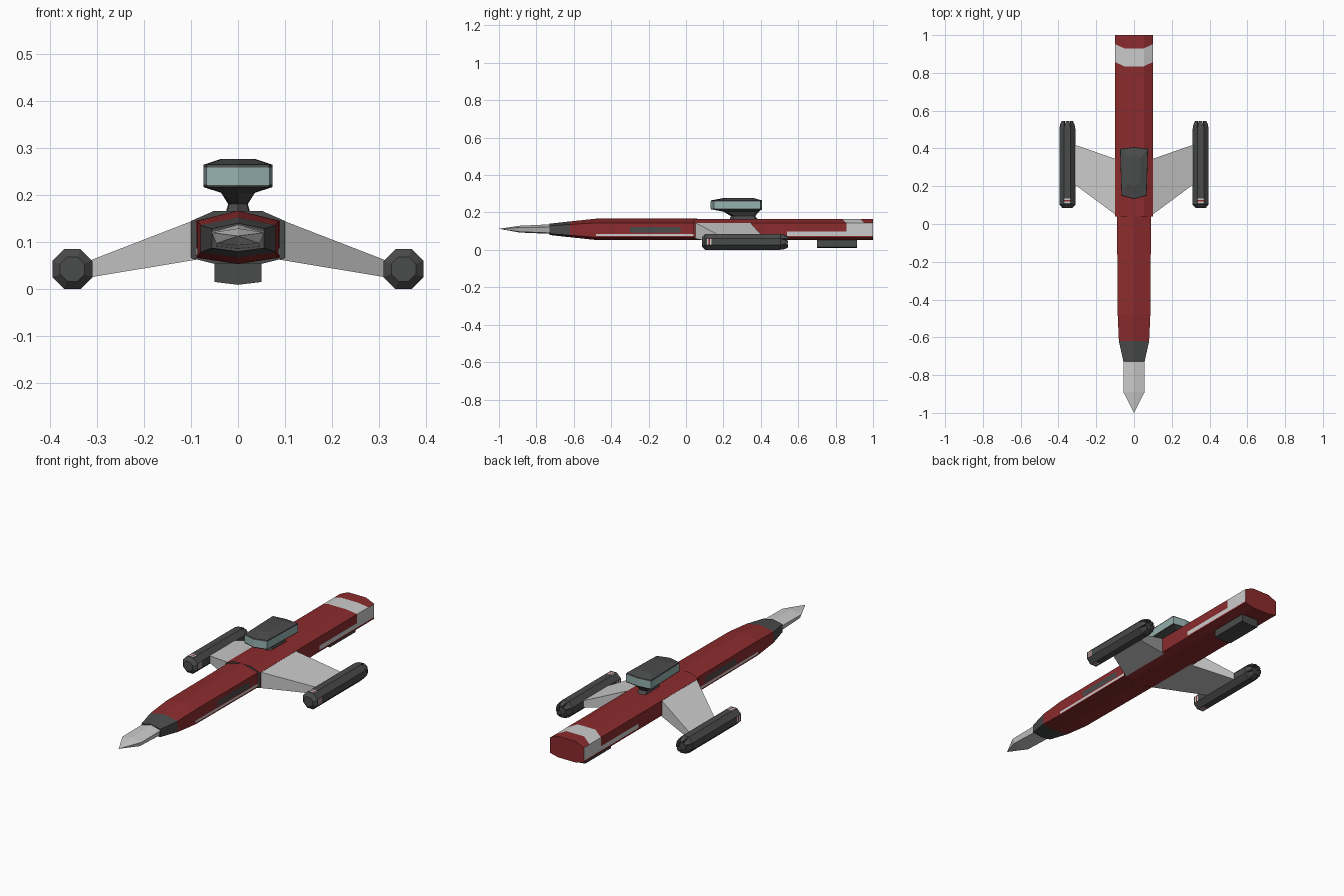
import bpy, bmesh, math
from mathutils import Vector

if "Cube" in bpy.data.objects:
    bpy.data.objects.remove(bpy.data.objects["Cube"])


def material(name, rgb):
    m = bpy.data.materials.new(name)
    m.diffuse_color = (*rgb, 1)
    m.use_nodes = True
    m.node_tree.nodes["Principled BSDF"].inputs["Base Color"].default_value = m.diffuse_color
    return m


RED = material("hull red", (0.26, 0.024, 0.026))
LIGHT = material("light grey", (0.60, 0.60, 0.60))
DARK = material("dark grey", (0.068, 0.070, 0.069))
GLASS = material("pale teal glass", (0.30, 0.44, 0.43))
MATS = [RED, LIGHT, DARK, GLASS]
R, L, D, G = range(4)


def loft(bm, rings, rule):
    """Skin closed rings and cap both ends; rule(centre, normal) gives the colour."""
    part = bmesh.new()
    vs = [[part.verts.new(p) for p in ring] for ring in rings]
    n = len(rings[0])
    for a, b in zip(vs, vs[1:]):
        for i in range(n):
            j = (i + 1) % n
            part.faces.new((a[i], a[j], b[j], b[i]))
    part.faces.new(vs[0])
    part.faces.new(vs[-1])
    bmesh.ops.remove_doubles(part, verts=part.verts, dist=1e-5)
    bmesh.ops.recalc_face_normals(part, faces=part.faces)
    for f in part.faces:
        f.material_index = rule(f.calc_center_bounds(), f.normal)
    tmp = bpy.data.meshes.new("tmp")
    part.to_mesh(tmp)
    bm.from_mesh(tmp)
    bpy.data.meshes.remove(tmp)
    part.free()


def finish(name, bm, mirror=False):
    me = bpy.data.meshes.new(name)
    bm.to_mesh(me)
    bm.free()
    for m in MATS:
        me.materials.append(m)
    ob = bpy.data.objects.new(name, me)
    bpy.context.collection.objects.link(ob)
    if mirror:
        ob.modifiers.new("mirror", 'MIRROR')
    return ob


def make(name, rings, rule, mirror=False):
    bm = bmesh.new()
    loft(bm, rings, rule)
    return finish(name, bm, mirror)


def section(half, y, sx=1, sz=1, zc=0.11, dy=lambda x: 0):
    """Symmetric section in the xz plane from its right half, top to bottom."""
    full = half + [(-x, z) for x, z in reversed(half) if x > 0]
    return [Vector((x * sx, y + dy(abs(x)), zc + (z - zc) * sz)) for x, z in full]


# Front hull: ridged hexagon, sides cut for the window slot and pale strip
front_half = [(0, .167), (.09, .145), (.09, .122), (.09, .092), (.09, .086),
              (.09, .074), (.09, .067), (0, .053)]


def front_rule(c, n):
    if c.y < -0.62:
        return D
    if abs(n.x) > 0.9:
        if -0.3 < c.y < -0.03 and .092 < c.z < .122:
            return D
        if c.y > -0.48 and .074 < c.z < .086:
            return L
    return R


make("front_hull", [section(front_half, y, sx, sz) for y, sx, sz in
     [(-.73, .62, .53), (-.62, .89, .74), (-.48, .96, 1), (-.3, .975, 1),
      (-.03, .995, 1), (.06, 1, 1)]], front_rule)

# Nose cone
nose_base = [(0, .138), (.056, .122), (.046, .09), (0, .085)]
nose_mid = [(0, .129), (.056, .120), (.046, .097), (0, .093)]
make("nose", [section(nose_base, -.70), section(nose_mid, -.89),
              section(nose_mid, -1, .01, .01, .113)], lambda c, n: L)

# Rear hull: flat top and bottom, pale tail band and side strip
rear_half = [(.052, .166), (.1, .145), (.1, .098), (.1, .075), (.1, .066), (.052, .054)]


def edge_shift(x):
    return 0.022 if x > 0.09 else 0


def rear_rule(c, n):
    if n.y < -0.9:
        return D
    if abs(n.y) > 0.9:
        return R
    if abs(n.x) > 0.9:
        if c.y > .54 and .075 < c.z < .098:
            return L
        return L if c.y > .855 and c.z > .098 else R
    return L if .835 < c.y < .955 and n.z > 0 else R


make("rear_hull", [section(rear_half, .04), section(rear_half, .54),
     section(rear_half, .835, dy=edge_shift), section(rear_half, .93, dy=edge_shift),
     section(rear_half, 1)], rear_rule)

# Belly box
belly = [(0, .06), (.05, .06), (.05, .015), (0, .009)]
make("belly_box", [section(belly, .70), section(belly, .915)], lambda c, n: D)


# Bridge pod on its neck: stacked six-sided plans
def plan(z, x, y0, y1, point=.018):
    return [Vector(p + (z,)) for p in
            [(0, y0), (x * .9, y0 + point), (x, y1 - point / 2), (0, y1),
             (-x, y1 - point / 2), (-x * .9, y0 + point)]]


def pod_rule(c, n):
    return G if .222 < c.z < .259 and abs(n.z) < .5 else D


make("bridge_pod", [plan(.155, .028, .23, .39), plan(.181, .021, .24, .37),
     plan(.205, .036, .20, .39), plan(.217, .073, .133, .406),
     plan(.222, .074, .132, .407), plan(.259, .074, .132, .407),
     plan(.265, .073, .134, .405), plan(.277, .037, .20, .36)], pod_rule)

# Wings
root = [Vector((.085, y, z)) for y, z in [(.04, .15), (.34, .15), (.34, .063), (.04, .063)]]
tip = [Vector((.315, y, z)) for y, z in [(.21, .061), (.42, .061), (.42, .025), (.21, .025)]]
make("wing", [root, tip], lambda c, n: L, mirror=True)

# Engine pods: octagonal barrels with thin bands and rear prongs
CX, CZ = .353, .0425


def polar(r, a, y):
    r /= math.cos(math.pi / 8)
    return Vector((CX + r * math.cos(a), y, CZ + r * math.sin(a)))


def octagon(r, y):
    return [polar(r, math.pi / 8 + i * math.pi / 4, y) for i in range(8)]


def pod_band(c, n):
    flat = max(abs(n.x), abs(n.z)) > .95
    if flat and .11 < c.y < .137:
        return R if .12 < c.y < .127 else L
    return D


bm = bmesh.new()
loft(bm, [octagon(r, y) for r, y in
          [(.026, .085), (.0425, .102), (.0425, .112), (.0425, .12), (.0425, .127),
           (.0425, .136), (.0425, .505), (.032, .52)]], pod_band)
for i in range(8):
    a = i * math.pi / 4
    prong = []
    for y, ro, ri, w in [(.50, .0415, .024, .36), (.525, .038, .024, .33), (.546, .028, .02, .24)]:
        prong.append([polar(ro, a - w, y), polar(ro, a + w, y),
                      polar(ri, a + w, y), polar(ri, a - w, y)])
    loft(bm, prong, lambda c, n: D)
finish("engine_pod", bm, mirror=True)
